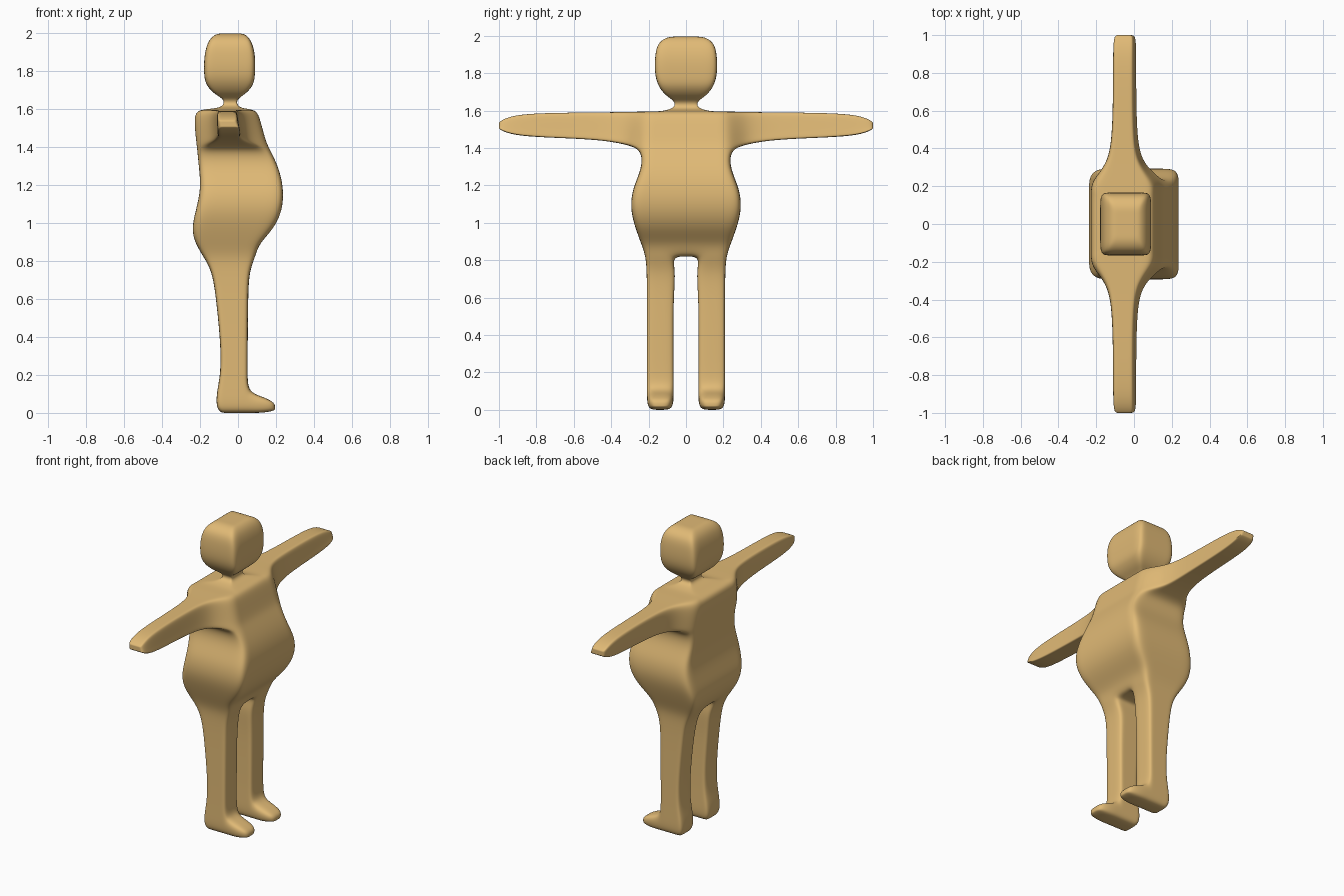
import bpy
import bmesh

cube = bpy.data.objects.get("Cube")
if cube:
    bpy.data.objects.remove(cube, do_unlink=True)

skin = bpy.data.materials.new("warm tan")
skin.use_nodes = True
tan = (0.75, 0.49, 0.18, 1.0)
skin.diffuse_color = tan
skin.node_tree.nodes["Principled BSDF"].inputs["Base Color"].default_value = tan

bm = bmesh.new()


def remap(value, old, new):
    if old[1] - old[0] < 1e-6:
        return new[0]
    t = (value - old[0]) / (old[1] - old[0])
    return new[0] + t * (new[1] - new[0])


def extrude(faces, *box):
    """Extrude a patch of faces so that it fills the given x, y, z ranges."""
    region = set(faces)
    verts = {v for f in faces for v in f.verts}
    old = [(min(v.co[a] for v in verts), max(v.co[a] for v in verts)) for a in range(3)]
    new = {v: bm.verts.new([remap(v.co[a], old[a], box[a]) for a in range(3)]) for v in verts}
    caps = [bm.faces.new([new[v] for v in f.verts]) for f in faces]
    for f in faces:
        for loop in f.loops:
            # open edges on the mirror plane get no wall
            if any(g not in region for g in loop.edge.link_faces):
                a, b = loop.vert, loop.link_loop_next.vert
                bm.faces.new((a, b, new[b], new[a]))
    bmesh.ops.delete(bm, geom=faces, context='FACES')
    return caps


# Torso half: rings of z, back x, front x, half width
rings = [
    (0.82, -0.18, 0.09, 0.215),
    (0.89, -0.225, 0.11, 0.24),
    (0.97, -0.245, 0.19, 0.27),
    (1.07, -0.22, 0.235, 0.298),
    (1.18, -0.195, 0.24, 0.288),
    (1.29, -0.205, 0.215, 0.235),
    (1.39, -0.215, 0.165, 0.235),
    (1.43, -0.22, 0.145, 0.235),
    (1.55, -0.232, 0.115, 0.225),
    (1.595, -0.215, 0.095, 0.215),
]
depth_steps = (0, 0.2, 0.8, 1)
width_steps = (0, 0.35, 0.7, 1)
last = len(rings) - 1
grid = {}


def point(i, j, k):
    if (i, j, k) not in grid:
        z, back, front, width = rings[k]
        x = back + depth_steps[i] * (front - back)
        grid[i, j, k] = bm.verts.new((x, width_steps[j] * width, z))
    return grid[i, j, k]


def quad(*corners):
    return bm.faces.new([point(*c) for c in corners])


bottom, top, side = {}, {}, {}
for a in range(3):
    for b in range(3):
        bottom[a, b] = quad((a, b, 0), (a, b + 1, 0), (a + 1, b + 1, 0), (a + 1, b, 0))
        top[a, b] = quad((a, b, last), (a + 1, b, last), (a + 1, b + 1, last), (a, b + 1, last))
    for k in range(last):
        side[a, k] = quad((a, 3, k), (a, 3, k + 1), (a + 1, 3, k + 1), (a + 1, 3, k))
        quad((0, a, k), (0, a, k + 1), (0, a + 1, k + 1), (0, a + 1, k))
        quad((3, a, k), (3, a + 1, k), (3, a + 1, k + 1), (3, a, k + 1))

# Arm: y, x range, z range
patch = [f for (a, k), f in side.items() if k >= last - 3]
for y, xs, zs in [
    (0.32, (-0.14, 0.045), (1.42, 1.592)),
    (0.48, (-0.115, 0.017), (1.447, 1.59)),
    (0.80, (-0.112, 0.015), (1.457, 1.587)),
    (0.94, (-0.112, 0.015), (1.472, 1.572)),
    (1.00, (-0.105, 0.01), (1.50, 1.54)),
]:
    patch = extrude(patch, xs, (y, y), zs)

# Neck and head: z, x range, half width
patch = [f for (a, b), f in top.items() if b < 2]
for z, xs, width in [
    (1.60, (-0.12, 0.03), 0.11),
    (1.615, (-0.075, -0.005), 0.06),
    (1.65, (-0.072, -0.008), 0.058),
    (1.68, (-0.13, 0.045), 0.11),
    (1.73, (-0.172, 0.085), 0.148),
    (1.79, (-0.18, 0.09), 0.167),
    (1.88, (-0.178, 0.092), 0.167),
    (1.96, (-0.158, 0.072), 0.155),
    (1.995, (-0.115, 0.035), 0.10),
]:
    patch = extrude(patch, xs, (0, width), (z, z))

# Leg: z, x range, y range
patch = [f for (a, b), f in bottom.items() if b > 0]
for z, xs, ys in [
    (0.74, (-0.135, 0.058), (0.055, 0.21)),
    (0.60, (-0.115, 0.053), (0.067, 0.208)),
    (0.35, (-0.09, 0.051), (0.068, 0.208)),
    (0.20, (-0.092, 0.05), (0.068, 0.208)),
    (0.11, (-0.112, 0.053), (0.066, 0.209)),
    (0.03, (-0.115, 0.06), (0.066, 0.209)),
    (0.0, (-0.09, 0.06), (0.085, 0.19)),
]:
    patch = extrude(patch, xs, ys, (z, z))

# Foot: drawn forward from the front of the ankle
bm.normal_update()
patch = [f for f in bm.faces
         if f.normal.x > 0.8 and f.calc_center_median().z < 0.1]
for x, ys, zs in [
    (0.13, (0.068, 0.207), (0.0, 0.085)),
    (0.195, (0.085, 0.19), (0.012, 0.055)),
]:
    patch = extrude(patch, (x, x), ys, zs)

bmesh.ops.recalc_face_normals(bm, faces=bm.faces[:])
mesh = bpy.data.meshes.new("body")
bm.to_mesh(mesh)
bm.free()
mesh.materials.append(skin)
mesh.shade_smooth()
body = bpy.data.objects.new("body", mesh)
bpy.context.collection.objects.link(body)

# Mirror the half body, then round it off
mirror = body.modifiers.new("Mirror", 'MIRROR')
mirror.use_axis = (False, True, False)
mirror.use_clip = True
rounding = body.modifiers.new("Subdivision", 'SUBSURF')
rounding.levels = rounding.render_levels = 3
